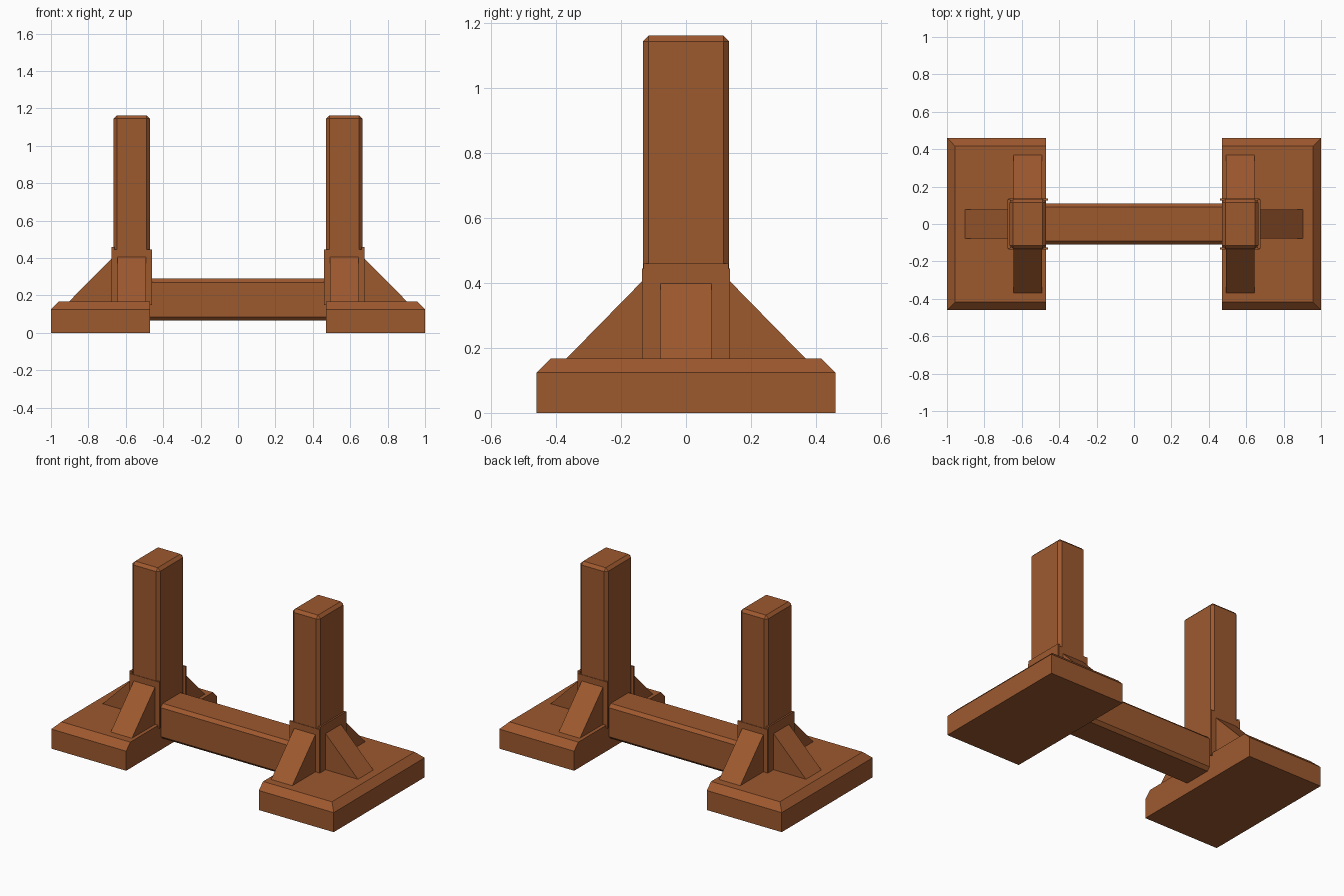
import bpy, bmesh

if "Cube" in bpy.data.objects:
    bpy.data.objects.remove(bpy.data.objects["Cube"])

wood = bpy.data.materials.new("brown_wood")
wood.diffuse_color = (0.34, 0.10, 0.028, 1)
wood.use_nodes = True
wood.node_tree.nodes["Principled BSDF"].inputs["Base Color"].default_value = wood.diffuse_color


def finish(name, bm):
    bmesh.ops.recalc_face_normals(bm, faces=bm.faces)
    me = bpy.data.meshes.new(name)
    bm.to_mesh(me)
    bm.free()
    me.materials.append(wood)
    ob = bpy.data.objects.new(name, me)
    bpy.context.collection.objects.link(ob)
    return ob


def box(name, x, y, z, bevel=0, pick=lambda a, b: True):
    """Box from ranges; bevels the edges whose end points satisfy pick."""
    bm = bmesh.new()
    bmesh.ops.create_cube(bm, size=1)
    for v in bm.verts:
        v.co = [r[0] if c < 0 else r[1] for c, r in zip(v.co, (x, y, z))]
    if bevel:
        edges = [e for e in bm.edges if pick(e.verts[0].co, e.verts[1].co)]
        bmesh.ops.bevel(bm, geom=edges, offset=bevel, segments=1,
                        affect='EDGES', clamp_overlap=True)
    return finish(name, bm)


def prism(name, profile, depth):
    """Extrude a closed 3D profile along a depth vector."""
    bm = bmesh.new()
    face = bm.faces.new([bm.verts.new(p) for p in profile])
    ext = bmesh.ops.extrude_face_region(bm, geom=[face])
    bmesh.ops.translate(bm, vec=depth,
                        verts=[g for g in ext["geom"] if isinstance(g, bmesh.types.BMVert)])
    return finish(name, bm)


for s, side in ((1, "right"), (-1, "left")):
    def xr(a, b):
        return tuple(sorted((s * a, s * b)))

    # foot block, chamfered on top except along the inner edge
    box(side + "_foot", xr(0.47, 1.0), (-0.46, 0.46), (0, 0.167), 0.042,
        lambda a, b: min(a.z, b.z) > 0.1 and max(abs(a.x), abs(b.x)) > 0.9)

    # upright post
    box(side + "_post", xr(0.47, 0.665), (-0.133, 0.133), (0.1, 1.163), 0.018,
        lambda a, b: max(a.z, b.z) > 0.5)

    # outer plate and brace
    box(side + "_outer_plate", xr(0.66, 0.675), (-0.131, 0.131), (0.15, 0.46))
    prism(side + "_outer_brace",
          [(s * 0.6, -0.078, 0.41), (s * 0.663, -0.078, 0.41),
           (s * 0.905, -0.078, 0.166), (s * 0.905, -0.078, 0.15),
           (s * 0.6, -0.078, 0.15)], (0, 0.156, 0))

    # front and back plates and braces
    for t, end in ((-1, "front"), (1, "back")):
        box(f"{side}_{end}_plate", xr(0.46, 0.672),
            tuple(sorted((t * 0.125, t * 0.136))), (0.15, 0.445))
        prism(f"{side}_{end}_brace",
              [(s * 0.493, t * 0.08, 0.41), (s * 0.493, t * 0.131, 0.41),
               (s * 0.493, t * 0.37, 0.166), (s * 0.493, t * 0.37, 0.15),
               (s * 0.493, t * 0.08, 0.15)], (s * 0.15, 0, 0))

# stretcher beam between the posts
box("stretcher_beam", (-0.48, 0.48), (-0.11, 0.11), (0.065, 0.29), 0.02,
    lambda a, b: abs(a.x - b.x) > 0.5)
